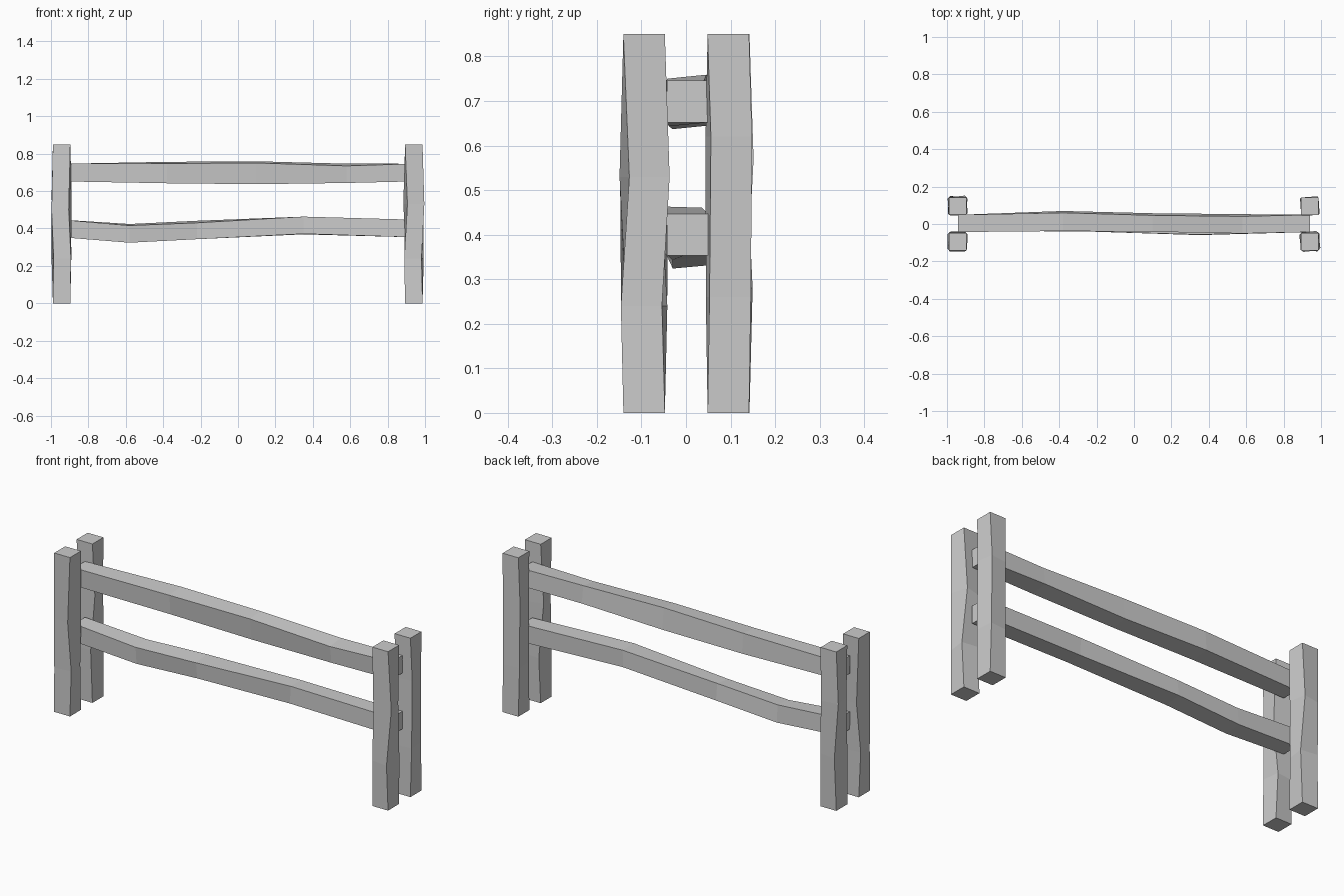
import bpy, bmesh
from math import sin, cos

if "Cube" in bpy.data.objects:
    bpy.data.objects.remove(bpy.data.objects["Cube"])


def hewn_beam(name, sections, place):
    """Loft a four-sided timber through (along, u, v, half_u, half_v, twist) sections."""
    bm = bmesh.new()
    rings = []
    for t, u, v, hu, hv, a in sections:
        ring = []
        for su, sv in ((-1, -1), (1, -1), (1, 1), (-1, 1)):
            du, dv = su * hu, sv * hv
            ring.append(bm.verts.new(place(t, u + du * cos(a) - dv * sin(a),
                                           v + du * sin(a) + dv * cos(a))))
        rings.append(ring)
    for r, s in zip(rings, rings[1:]):
        for i in range(4):
            j = (i + 1) % 4
            bm.faces.new((r[i], r[j], s[j], s[i]))
    bm.faces.new(rings[0][::-1])
    bm.faces.new(rings[-1])
    bmesh.ops.recalc_face_normals(bm, faces=bm.faces[:])
    mesh = bpy.data.meshes.new(name)
    bm.to_mesh(mesh)
    bm.free()
    bpy.context.collection.objects.link(bpy.data.objects.new(name, mesh))


# Posts: square ends, hand-hewn twists (height, dx, dy, twist) between them
posts = {
    "front_right_post": (0.94, -0.094, [(0.24, 0.001, 0.0, -0.13), (0.53, 0.0, 0.001, 0.24)]),
    "back_right_post": (0.94, 0.095, [(0.26, 0.0, 0.0, 0.09), (0.62, 0.0, 0.001, 0.13)]),
    "front_left_post": (-0.943, -0.094, [(0.24, -0.002, 0.0, 0.12), (0.5, 0.0, 0.0, -0.17)]),
    "back_left_post": (-0.943, 0.096, [(0.28, 0.0, 0.001, -0.14), (0.57, 0.0, 0.002, 0.17)]),
}
for name, (x, y, knots) in posts.items():
    h = 0.0465
    secs = [(0, x, y, h, h, 0)]
    secs += [(z, x + dx, y + dy, h, h, a) for z, dx, dy, a in knots]
    secs.append((0.85, x, y, h, h, 0))
    hewn_beam(name, secs, lambda t, u, v: (u, v, t))

# Rails: sections run along x, u is y and v is z
along_x = lambda t, u, v: (t, u, v)
hewn_beam("top_rail", [
    (-0.94, 0.003, 0.699, 0.046, 0.047, 0.0),
    (-0.38, 0.016, 0.699, 0.049, 0.053, 0.09),
    (0.10, 0.008, 0.698, 0.044, 0.057, 0.10),
    (0.58, 0.001, 0.695, 0.046, 0.046, 0.13),
    (0.94, 0.003, 0.699, 0.046, 0.047, 0.0),
], along_x)
hewn_beam("lower_rail", [
    (-0.94, 0.003, 0.400, 0.046, 0.047, 0.0),
    (-0.58, 0.012, 0.374, 0.046, 0.046, 0.09),
    (-0.22, 0.010, 0.392, 0.046, 0.044, 0.12),
    (0.35, -0.012, 0.416, 0.046, 0.046, -0.03),
    (0.94, 0.003, 0.400, 0.046, 0.047, 0.0),
], along_x)
